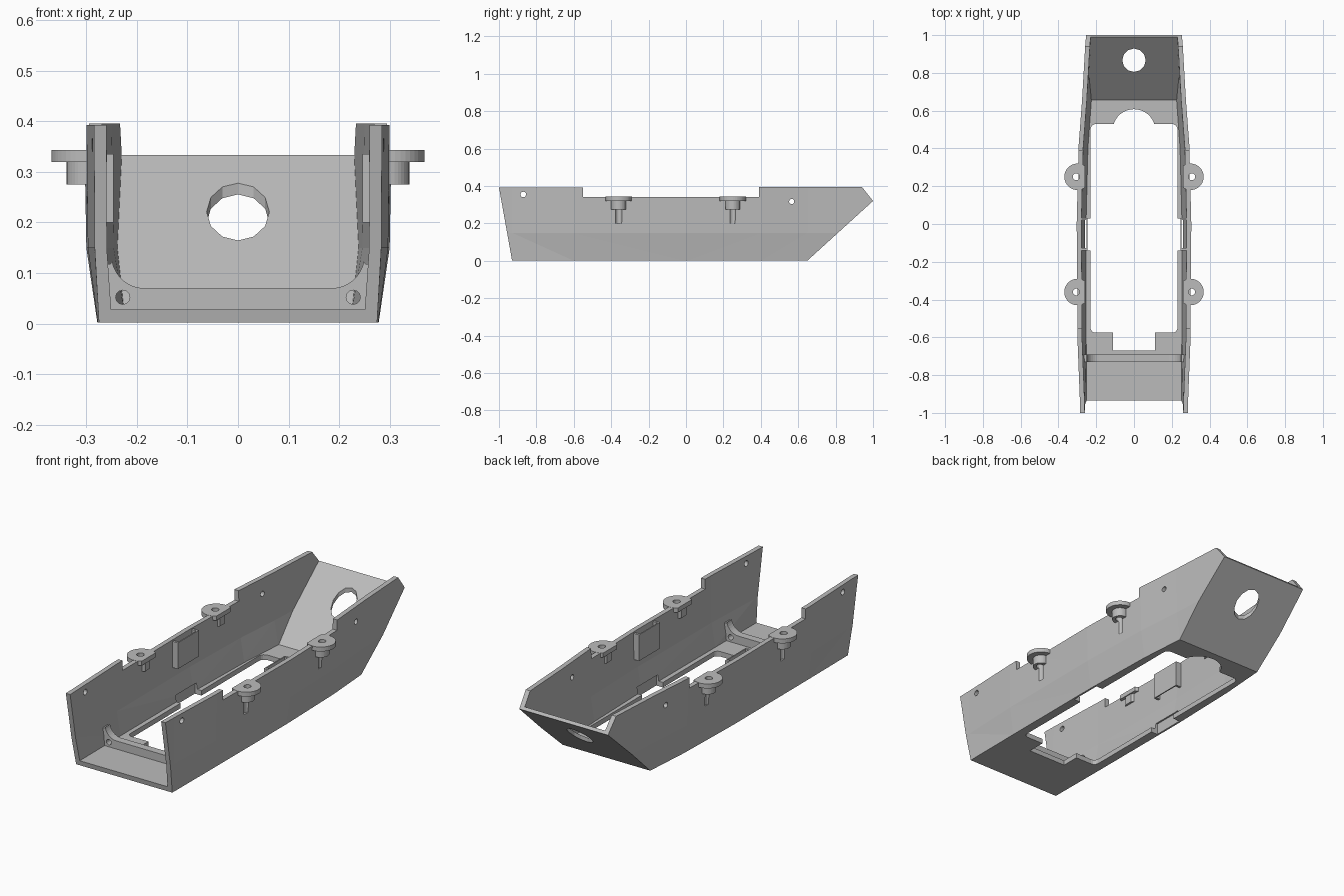
import bpy, bmesh, math
from mathutils import Vector

if "Cube" in bpy.data.objects:
    bpy.data.objects.remove(bpy.data.objects["Cube"])

grey = bpy.data.materials.new("plain grey")
grey.diffuse_color = (0.5, 0.5, 0.5, 1)
grey.use_nodes = True
grey.node_tree.nodes["Principled BSDF"].inputs["Base Color"].default_value = grey.diffuse_color


def finish(name, bm):
    bmesh.ops.recalc_face_normals(bm, faces=bm.faces)
    me = bpy.data.meshes.new(name)
    bm.to_mesh(me)
    bm.free()
    me.materials.append(grey)
    ob = bpy.data.objects.new(name, me)
    bpy.context.collection.objects.link(ob)
    return ob


def prism(name, pts, axis, lo, hi):
    """Extrude a 2D outline along an axis (remaining axes in x, y, z order)."""
    bm = bmesh.new()
    vs = []
    for p in pts:
        c = list(p)
        c.insert(axis, lo)
        vs.append(bm.verts.new(c))
    face = bm.faces.new(vs)
    ext = bmesh.ops.extrude_face_region(bm, geom=[face])
    d = [0, 0, 0]
    d[axis] = hi - lo
    moved = [g for g in ext["geom"] if isinstance(g, bmesh.types.BMVert)]
    bmesh.ops.translate(bm, verts=moved, vec=Vector(d))
    return finish(name, bm)


def arc(cx, cy, r, a0, a1, n):
    return [(cx + r * math.cos(math.radians(a0 + (a1 - a0) * i / n)),
             cy + r * math.sin(math.radians(a0 + (a1 - a0) * i / n))) for i in range(n + 1)]


def circle(cx, cy, r, n=16):
    return arc(cx, cy, r, 0, 360, n)[:-1]


def rect(x0, x1, y0, y1):
    return [(x0, y0), (x1, y0), (x1, y1), (x0, y1)]


def boolean(ob, cutter, op="DIFFERENCE"):
    mod = ob.modifiers.new(op.lower(), "BOOLEAN")
    mod.operation, mod.object, mod.solver = op, cutter, "EXACT"
    bpy.context.view_layer.objects.active = ob
    bpy.ops.object.modifier_apply(modifier=mod.name)
    bpy.data.objects.remove(cutter)


# Half widths at each station: y, bottom, shoulder, top
STATIONS = [(-1.1, .273, .281, .283), (-.93, .275, .284, .287), (-.6, .277, .297, .30),
            (0, .278, .30, .305), (.4, .268, .289, .295), (.65, .25, .27, .276),
            (1.1, .234, .246, .25)]


def loft(name, inset, levels):
    bm = bmesh.new()
    rings = []
    for y, *w in STATIONS:
        right = [(hw - inset, y, z) for hw, z in zip(w, levels)]
        ring = right + [(-x, y, z) for x, y, z in reversed(right)]
        rings.append([bm.verts.new(p) for p in ring])
    for a, b in zip(rings, rings[1:]):
        for i in range(6):
            j = (i + 1) % 6
            bm.faces.new((a[i], a[j], b[j], b[i]))
    bm.faces.new(rings[0])
    bm.faces.new(rings[-1])
    bmesh.ops.triangulate(bm, faces=bm.faces)
    return finish(name, bm)


# Tray body: tapered solid trimmed to the side profile, then hollowed
body = loft("tray_body", 0, (0, .15, .43))
side = [(-1, .393), (-.93, 0.002), (.65, 0.002), (1, .32), (.94, .396), (.39, .396),
        (.39, .342), (-.55, .342), (-.55, .393)]
boolean(body, prism("side_trim", side, 0, -.5, .5), "INTERSECT")
hollow = loft("hollow", .024, (.028, .15, .5))
inside = [(-1.05, .02), (.647, .02), (1.08, .416), (1.08, .6), (-1.05, .6)]
boolean(hollow, prism("inside_trim", inside, 0, -.5, .5), "INTERSECT")
boolean(body, hollow)

# Floor opening with front notch, rounded back notch and wider middle
right = ([(.11, -.67), (.11, -.575)] + arc(.205, -.55, .025, -90, 0, 4)
         + [(.23, -.14), (.268, -.14), (.268, .03), (.23, .03)]
         + arc(.20, .50, .03, 0, 90, 4) + arc(0, .495, .113, 18, 90, 7))
opening = right + [(-x, y) for x, y in reversed(right[:-1])]
boolean(body, prism("floor_cut", opening, 2, -.1, .06))

# Round hole in the sloped back plate, small holes through both walls
boolean(body, prism("back_hole_cut", circle(0, .867, .062, 12), 2, .05, .5))
for y, z, r in ((-.87, .355, .015), (.565, .317, .014)):
    boolean(body, prism("wall_hole_cut", circle(y, z, r, 12), 0, -.5, .5))
for s in (-1, 1):
    for y in (-.36, .25):
        boolean(body, prism("ear_hole_cut", circle(s * .306, y, .018), 2, .2, .5))

# Front crossbar with curved ends and a screw hole at each side
half = [(.256, .02), (.272, .118), (.252, .118)] + arc(.185, .135, .065, -10, -90, 8)
bar = prism("front_crossbar", half + [(-x, z) for x, z in reversed(half)], 1, -.73, -.69)
for s in (-1, 1):
    boolean(bar, prism("bar_hole_cut", circle(s * .228, .052, .014, 12), 1, -.8, -.6))

# Mounting ears with bosses underneath, and inner rails between them
for s, label in ((-1, "left"), (1, "right")):
    for y, end in ((-.36, "front"), (.25, "back")):
        for part, r, z0, z1 in (("ear", .07, .32, .343), ("boss", .04, .275, .322)):
            a = 125 if part == "ear" else 150
            pts = [(s * x, yy) for x, yy in arc(.299, y, r, -a, a, 28)]
            ob = prism(f"{end}_{label}_{part}", pts, 2, z0, z1)
            boolean(ob, prism("hole_cut", circle(s * .306, y, .018), 2, .2, .5))
    xs = sorted((s * .246, s * .252))
    prism(f"{label}_inner_rail", rect(*xs, -.13, .02), 2, .2, .335)
    for y in (-.14, .02):
        xs = sorted((s * .246, s * .285))
        prism(f"{label}_rail_post", rect(*xs, y, y + .012), 2, .2, .335)
